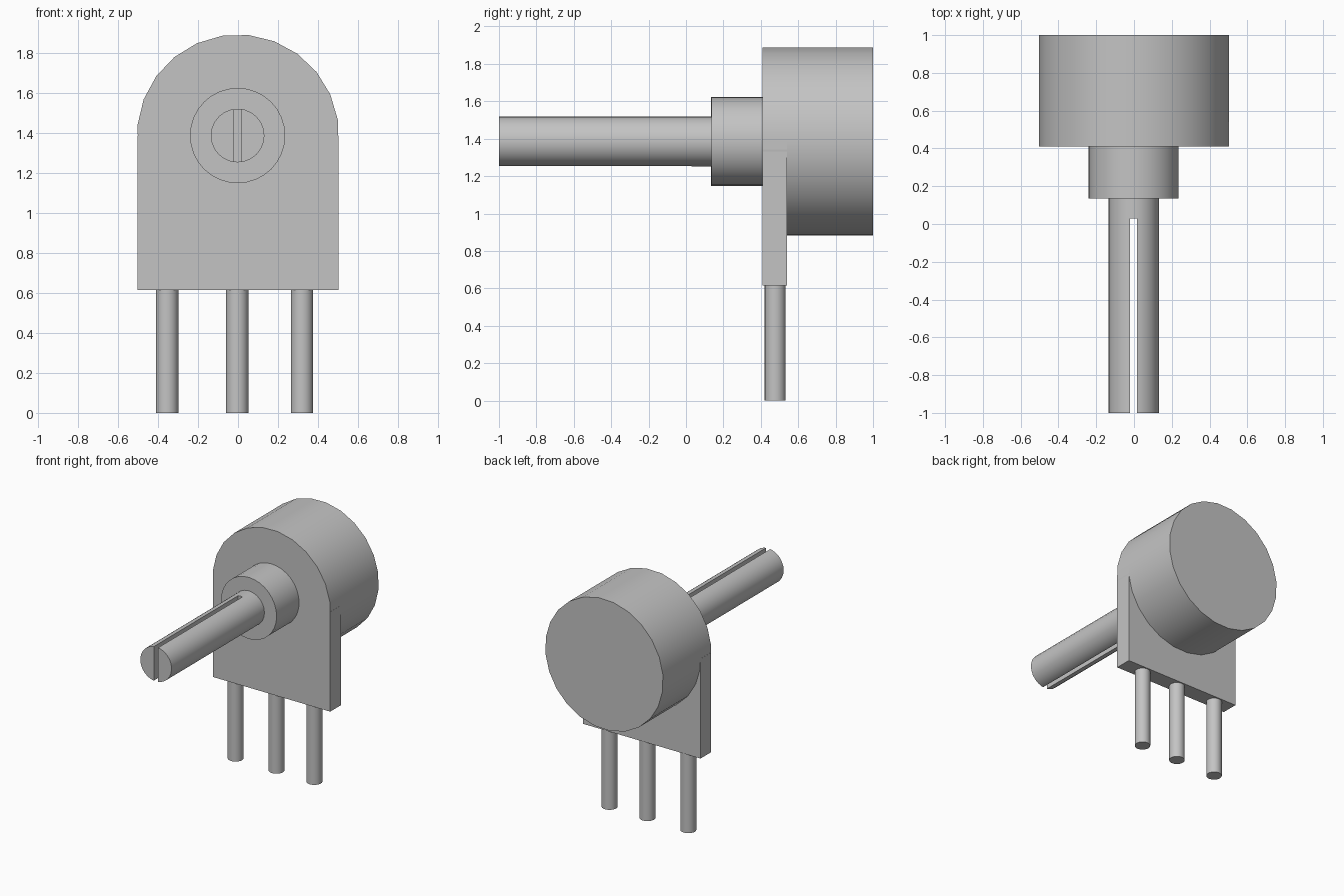
import bpy
import bmesh
from math import radians
from mathutils import Matrix, Vector

if "Cube" in bpy.data.objects:
    bpy.data.objects.remove(bpy.data.objects["Cube"], do_unlink=True)

grey = bpy.data.materials.new("plain grey")
grey.use_nodes = True
colour = (0.55, 0.55, 0.55, 1)
grey.diffuse_color = colour
grey.node_tree.nodes["Principled BSDF"].inputs["Base Color"].default_value = colour

AXIS_Z = 1.386


def finish(name, bm, smooth=True):
    mesh = bpy.data.meshes.new(name)
    bmesh.ops.recalc_face_normals(bm, faces=bm.faces)
    bm.to_mesh(mesh)
    bm.free()
    mesh.materials.append(grey)
    obj = bpy.data.objects.new(name, mesh)
    bpy.context.collection.objects.link(obj)
    if smooth:
        bpy.ops.object.select_all(action="DESELECT")
        obj.select_set(True)
        bpy.context.view_layer.objects.active = obj
        bpy.ops.object.shade_smooth_by_angle(angle=radians(35))
    return obj


def cylinder(name, start, end, radius, sides=24, turn=0):
    """Capped cylinder between two points, turned about its own axis."""
    start, end = Vector(start), Vector(end)
    axis = end - start
    matrix = (Matrix.Translation((start + end) / 2)
              @ axis.to_track_quat("Z", "X").to_matrix().to_4x4()
              @ Matrix.Rotation(radians(turn), 4, "Z"))
    bm = bmesh.new()
    bmesh.ops.create_cone(bm, cap_ends=True, segments=sides, radius1=radius,
                          radius2=radius, depth=axis.length, matrix=matrix)
    return finish(name, bm)


def box(name, low, high):
    low, high = Vector(low), Vector(high)
    bm = bmesh.new()
    bmesh.ops.create_cube(bm, size=1, matrix=Matrix.Translation((low + high) / 2)
                          @ Matrix.Diagonal((high - low).to_4d()))
    return finish(name, bm, smooth=False)


# Round housing and the mounting plate below it
cylinder("housing", (0, 0.41, AXIS_Z), (0, 1, AXIS_Z), 0.505, turn=6)
box("mounting_plate", (-0.502, 0.41, 0.615), (0.502, 0.54, AXIS_Z))

# Bushing
cylinder("bushing", (-0.002, 0.135, AXIS_Z), (-0.002, 0.42, AXIS_Z), 0.238, sides=32)

# Shaft with a slot sawn through its front
shaft = cylinder("shaft", (-0.002, -1, AXIS_Z), (-0.002, 0.145, AXIS_Z), 0.134)
cutter = box("slot_cutter", (-0.02, -1.1, 1.1), (0.016, 0.03, 1.7))
cutter.hide_render = True
cutter.hide_viewport = True
slot = shaft.modifiers.new("slot", "BOOLEAN")
slot.operation = "DIFFERENCE"
slot.solver = "EXACT"
slot.object = cutter

# Terminal pins
for side, x in (("right", -0.354), ("middle", -0.004), ("left", 0.32)):
    cylinder(side + "_pin", (x, 0.477, 0), (x, 0.477, 0.625), 0.056)
